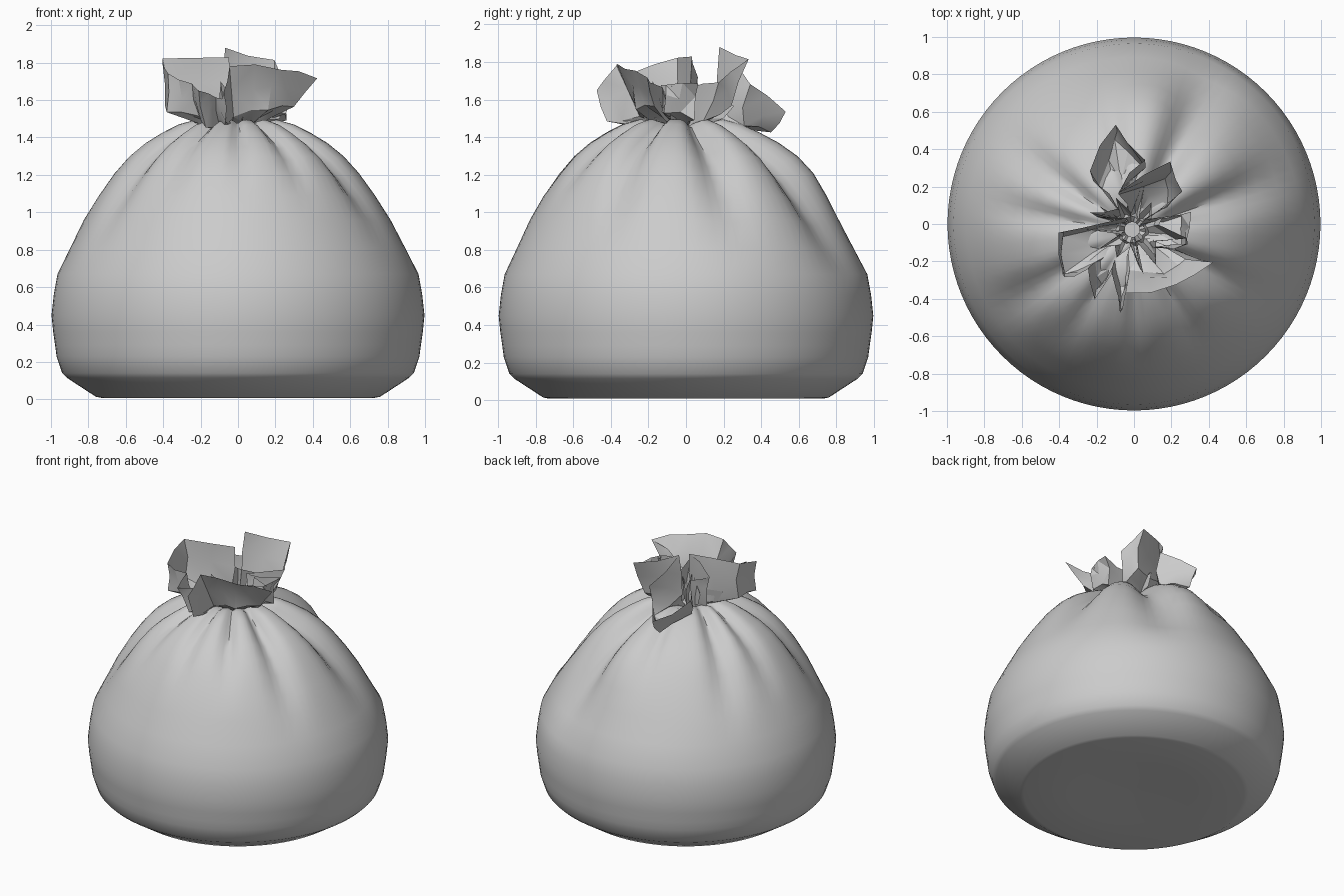
import bpy, bmesh, math, random
from mathutils import Vector

if "Cube" in bpy.data.objects:
    bpy.data.objects.remove(bpy.data.objects["Cube"])

random.seed(4)
NECK = Vector((-0.01, -0.03))


def finish(name, bm, angle):
    bmesh.ops.recalc_face_normals(bm, faces=bm.faces)
    me = bpy.data.meshes.new(name)
    bm.to_mesh(me)
    bm.free()
    ob = bpy.data.objects.new(name, me)
    bpy.context.collection.objects.link(ob)
    bpy.ops.object.select_all(action='DESELECT')
    ob.select_set(True)
    bpy.context.view_layer.objects.active = ob
    bpy.ops.object.shade_smooth_by_angle(angle=math.radians(angle))
    return ob


def loft(bm, rows):
    rings = [[bm.verts.new(p) for p in row] for row in rows]
    n = len(rows[0])
    for a, b in zip(rings, rings[1:]):
        for i in range(n):
            j = (i + 1) % n
            bm.faces.new((a[i], a[j], b[j], b[i]))
    return rings


# Filled bag: lathed profile with creases running down from the tied neck
profile = [(0.05, 0.03), (0.4, 0.015), (0.73, 0.008), (0.76, 0.014), (0.915, 0.115),
           (0.94, 0.14), (0.97, 0.23), (0.978, 0.29), (0.988, 0.36), (0.997, 0.45),
           (0.985, 0.56), (0.965, 0.67), (0.895, 0.81), (0.82, 0.96), (0.74, 1.09),
           (0.655, 1.21), (0.575, 1.30), (0.49, 1.37), (0.40, 1.425), (0.31, 1.47),
           (0.22, 1.495), (0.15, 1.48), (0.09, 1.45), (0.07, 1.50)]
# angle, half width, depth, lowest height
creases = [(62, 11, 0.17, 0.65), (18, 10, 0.16, 0.85), (332, 8, 0.12, 0.9),
           (300, 6, 0.08, 1.1), (272, 5, 0.07, 1.15), (240, 6, 0.07, 1.1),
           (212, 8, 0.10, 0.8), (172, 7, 0.08, 1.0), (146, 8, 0.10, 0.9),
           (100, 5, 0.05, 1.1)]
SEG = 96
rows = []
for r, z in profile:
    row = []
    t = max(0.0, min(1.0, (z - 0.7) / 0.75))
    for i in range(SEG):
        deg = 360 * i / SEG
        a = math.radians(deg)
        dent = 0.0
        for c, w, d, low in creases:
            diff = (deg - c + 180) % 360 - 180
            k = max(0.0, min(1.0, (z - low) / (1.45 - low)))
            dent += d * k * math.exp(-(diff / w) ** 2)
        fade = min(1.0, max(0.0, (r - 0.08) / 0.25))
        # slight swelling on the back shoulder, faint ripples on the back left
        back = 0.05 * math.exp(-((deg - 82) / 16) ** 2) * math.exp(-((z - 1.25) / 0.2) ** 2)
        back += 0.008 * math.sin(z * 26 + a * 3) * math.exp(-((deg - 130) / 30) ** 2) \
            * math.exp(-((z - 1.0) / 0.2) ** 2)
        rr = r * (1 - 0.9 * dent) + back * fade
        zz = z - dent * fade * 0.5 if z > 0.6 else z
        row.append((rr * math.cos(a) + NECK.x * t, rr * math.sin(a) + NECK.y * t, zz))
    rows.append(row)
bm = bmesh.new()
rings = loft(bm, rows)
bm.faces.new(rings[0])
finish("bag_body", bm, 45)

# Loose folded flaps above the tie: x, y, lower height, rim height, taper
folds = [(-0.04, 0.02, 1.55, 1.84, .9), (-0.39, -0.06, 1.56, 1.82, .98),
         (-0.39, -0.28, 1.55, 1.73, .95), (-0.25, -0.25, 1.50, 1.68, .85),
         (-0.21, -0.39, 1.47, 1.66, .85), (-0.13, -0.28, 1.46, 1.60, .7),
         (-0.07, -0.48, 1.48, 1.64, .9), (-0.05, -0.38, 1.52, 1.78, .6),
         (0.22, -0.33, 1.55, 1.77, .75), (0.41, -0.22, 1.58, 1.73, .7),
         (0.15, -0.14, 1.52, 1.66, .8), (0.29, -0.12, 1.54, 1.69, .9),
         (0.29, 0.06, 1.50, 1.70, .85), (0.06, 0.02, 1.50, 1.66, .8),
         (0.25, 0.16, 1.50, 1.70, .7), (0.21, 0.32, 1.55, 1.83, .8),
         (-0.08, 0.19, 1.58, 1.87, .85), (0.05, 0.33, 1.46, 1.68, .9),
         (-0.11, 0.54, 1.44, 1.53, .85), (-0.23, 0.27, 1.48, 1.62, .8),
         (-0.09, 0.08, 1.50, 1.68, .8), (-0.22, 0.06, 1.50, 1.72, .85)]
base, belly, rim = [], [], []
for x, y, lo, hi, taper in folds:
    p = Vector((x, y)) - NECK
    q = p.normalized() * 0.06 + NECK
    m = p * taper + NECK
    base.append((q.x, q.y, 1.43))
    belly.append((m.x, m.y, lo))
    rim.append((x, y, hi))
bm = bmesh.new()
loft(bm, [base, belly, rim])
# Crumple: split every panel and push the new points slightly
old = set(bm.verts)
bmesh.ops.subdivide_edges(bm, edges=bm.edges[:], cuts=1, use_grid_fill=True)
for v in bm.verts:
    if v not in old:
        v.co += Vector([random.uniform(-0.016, 0.016) for _ in range(3)])
bmesh.ops.triangulate(bm, faces=bm.faces[:])
finish("tied_flaps", bm, 25)

# Crumpled inner pleats between the flaps
rows = [[], [], []]
N = 22
for i in range(N):
    a = 2 * math.pi * (i + random.uniform(-0.35, 0.35)) / N
    out = random.uniform(0.17, 0.30) if i % 2 else random.uniform(0.06, 0.15)
    top = random.uniform(1.54, 1.70)
    for row, r, z in zip(rows, (0.04, out * 0.8, out), (1.43, 1.50, top)):
        b = a + random.uniform(-0.12, 0.12)
        row.append((r * math.cos(b) + NECK.x, r * math.sin(b) + NECK.y, z))
bm = bmesh.new()
loft(bm, rows)
finish("inner_pleats", bm, 20)
